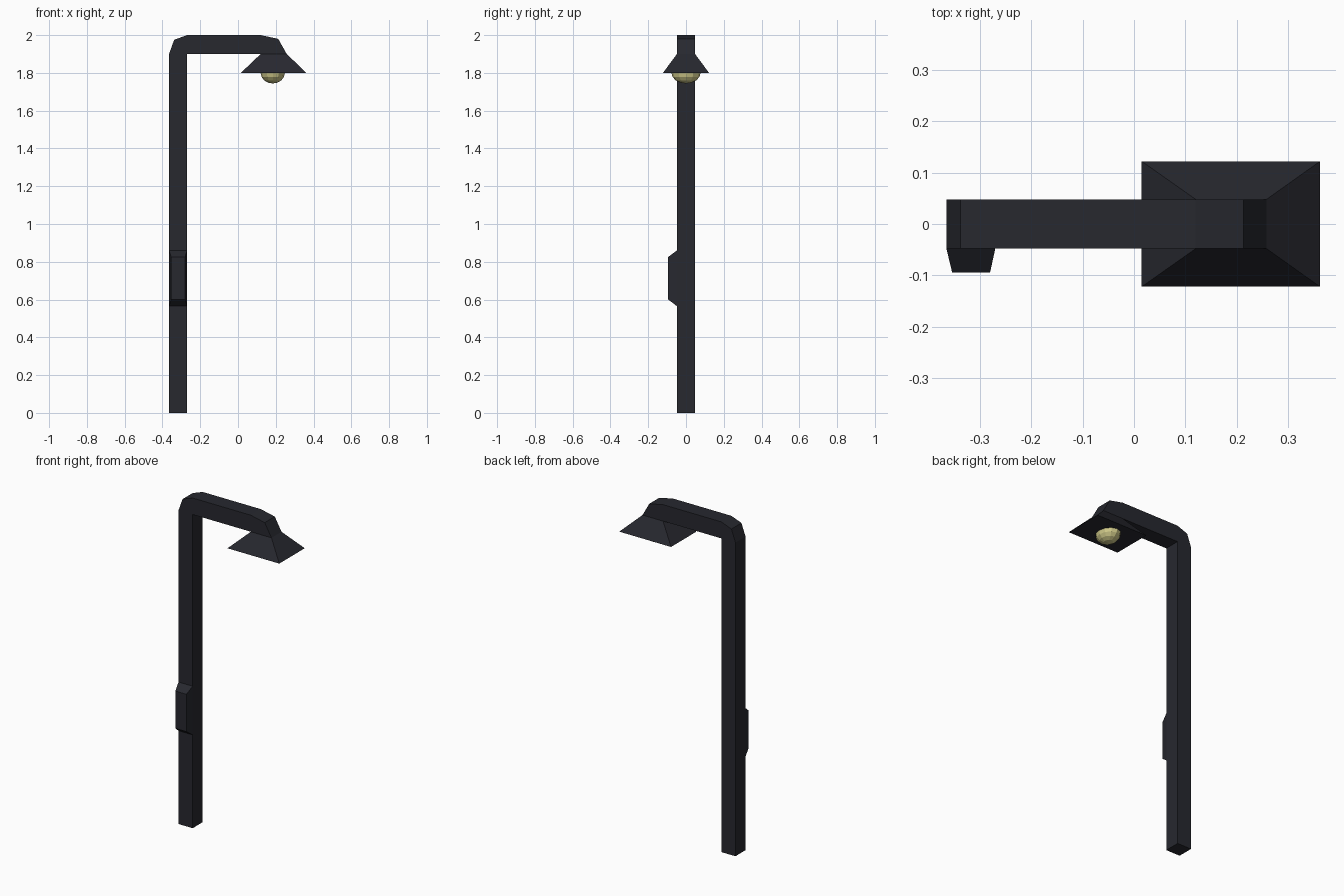
import bpy, bmesh
from mathutils import Vector, Matrix

if "Cube" in bpy.data.objects:
    bpy.data.objects.remove(bpy.data.objects["Cube"])


def material(name, rgb):
    mat = bpy.data.materials.new(name)
    mat.diffuse_color = (*rgb, 1)
    mat.use_nodes = True
    mat.node_tree.nodes["Principled BSDF"].inputs["Base Color"].default_value = mat.diffuse_color
    return mat


DARK = material("dark_metal", (0.02, 0.021, 0.028))
GLOW = material("warm_bulb", (0.62, 0.58, 0.25))


def finish(bm, name, mat):
    bmesh.ops.recalc_face_normals(bm, faces=bm.faces)
    me = bpy.data.meshes.new(name)
    bm.to_mesh(me)
    bm.free()
    me.materials.append(mat)
    ob = bpy.data.objects.new(name, me)
    bpy.context.collection.objects.link(ob)
    return ob


def loft(name, ring_a, ring_b, mat):
    """Closed solid joining two matching rings of points."""
    bm = bmesh.new()
    a = [bm.verts.new(p) for p in ring_a]
    b = [bm.verts.new(p) for p in ring_b]
    bm.faces.new(a)
    bm.faces.new(b)
    n = len(a)
    for i in range(n):
        j = (i + 1) % n
        bm.faces.new((a[i], a[j], b[j], b[i]))
    return finish(bm, name, mat)


def rect(u0, u1, v0, v1):
    return [(u0, v0), (u1, v0), (u1, v1), (u0, v1)]


# Post and arm: one bent side profile extruded across y
W = 0.048
profile = [(-0.365, 0), (-0.27, 0), (-0.27, 1.9), (0.258, 1.9),
           (0.213, 1.98), (0.12, 2.0), (-0.27, 2.0), (-0.338, 1.975), (-0.365, 1.9)]
loft("post_and_arm", [(x, -W, z) for x, z in profile],
     [(x, W, z) for x, z in profile], DARK)

# Lamp shade: flared rectangular hood
loft("lamp_shade", [(x, y, 1.9) for x, y in rect(0.12, 0.258, -W, W)],
     [(x, y, 1.8) for x, y in rect(0.015, 0.362, -0.122, 0.122)], DARK)

# Control box: tapered block on the front of the post
loft("control_box", [(x, -W, z) for x, z in rect(-0.365, -0.27, 0.565, 0.86)],
     [(x, -0.094, z) for x, z in rect(-0.354, -0.28, 0.6, 0.826)], DARK)

# Bulb: faceted half dome under the shade
bm = bmesh.new()
bmesh.ops.create_uvsphere(bm, u_segments=12, v_segments=8, radius=1)
bmesh.ops.delete(bm, geom=[v for v in bm.verts if v.co.z > 0.01], context='VERTS')
bm.transform(Matrix.Translation((0.184, 0, 1.8)) @ Matrix.Diagonal((0.064, 0.077, 0.056, 1)))
finish(bm, "bulb", GLOW)
bulb = bpy.data.objects["bulb"]
if bulb.data.polygons[0].normal.dot(bulb.data.polygons[0].center - Vector((0.184, 0, 1.8))) < 0:
    bulb.data.flip_normals()
